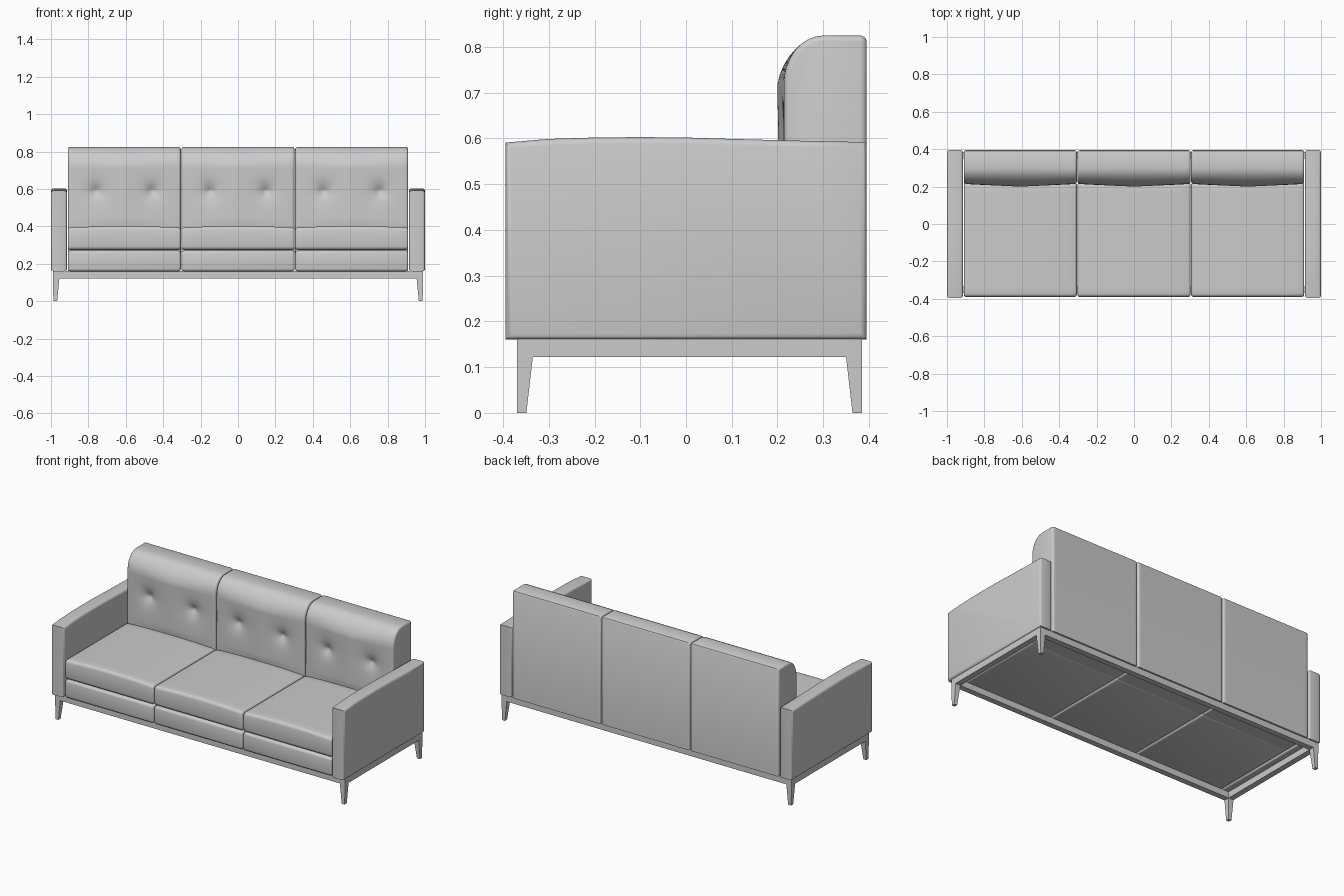
import bpy, bmesh, math
from mathutils import Vector

if "Cube" in bpy.data.objects:
    bpy.data.objects.remove(bpy.data.objects["Cube"])


def inset(profile, d):
    """Shrink a closed counter-clockwise y-z outline by d."""
    out = []
    n = len(profile)
    for i, p in enumerate(profile):
        e1 = (p - profile[i - 1]).normalized()
        e2 = (profile[(i + 1) % n] - p).normalized()
        n1, n2 = Vector((-e1.y, e1.x)), Vector((-e2.y, e2.x))
        out.append(p + (n1 + n2) / (1 + n1.dot(n2)) * d)
    return out


def loft(name, x0, x1, profile, r=0.012, cols=2, shape=None):
    """Sweep a y-z outline along x with rounded ends; shape() puffs or tufts it."""
    bm = bmesh.new()
    ends = [(r * (1 - math.cos(a)), r * (1 - math.sin(a)))
            for a in (0, math.pi / 6, math.pi / 3, math.pi / 2)]
    stations = [(x0 + x, d) for x, d in ends]
    stations += [(x0 + r + (x1 - x0 - 2 * r) * i / cols, 0) for i in range(1, cols)]
    stations += [(x1 - x, d) for x, d in reversed(ends)]
    mid = (x0 + x1) / 2
    rings = []
    for x, d in stations:
        ring = []
        for p in inset(profile, d):
            y, z = shape(x - mid, p.x, p.y) if shape else p
            ring.append(bm.verts.new((x, y, z)))
        rings.append(ring)
    for a, b in zip(rings, rings[1:]):
        for i in range(len(a)):
            bm.faces.new((a[i - 1], a[i], b[i], b[i - 1]))
    bm.faces.new(rings[0])
    bm.faces.new(rings[-1])
    finish(name, bm)


def finish(name, bm):
    bmesh.ops.recalc_face_normals(bm, faces=bm.faces)
    me = bpy.data.meshes.new(name)
    bm.to_mesh(me)
    bm.free()
    ob = bpy.data.objects.new(name, me)
    bpy.context.collection.objects.link(ob)
    bpy.ops.object.select_all(action='DESELECT')
    ob.select_set(True)
    bpy.context.view_layer.objects.active = ob
    bpy.ops.object.shade_smooth_by_angle(angle=math.radians(35))
    return ob


def block(name, top, bottom):
    """Hexahedron from top and bottom rectangles (x0, x1, y0, y1, z)."""
    bm = bmesh.new()
    rings = [[bm.verts.new((r[i], r[j], r[4])) for i, j in ((0, 2), (1, 2), (1, 3), (0, 3))]
             for r in (bottom, top)]
    bm.faces.new(rings[0])
    bm.faces.new(rings[1])
    for i in range(4):
        bm.faces.new((rings[0][i - 1], rings[0][i], rings[1][i], rings[1][i - 1]))
    finish(name, bm)


def rounded_rect(y0, y1, z0, z1, r, ny=16):
    pts = []
    for cy, cz, start in ((y1 - r, z0 + r, -90), (y1 - r, z1 - r, 0),
                          (y0 + r, z1 - r, 90), (y0 + r, z0 + r, 180)):
        for k in range(4):
            a = math.radians(start + 30 * k)
            pts.append(Vector((cy + r * math.cos(a), cz + r * math.sin(a))))
        if start == 0:
            pts += [Vector((y1 - r + (y0 - y1 + 2 * r) * i / ny, z1)) for i in range(1, ny)]
    return pts


# Back cushion outline: straight back, big radius at the top front
back_profile = [Vector(p) for p in ((0.215, 0.16), (0.395, 0.16), (0.395, 0.813),
                                    (0.391, 0.821), (0.383, 0.825))]
for k in range(9):
    a = math.radians(90 + 90 * k / 8)
    back_profile.append(Vector((0.30 + 0.085 * math.cos(a), 0.72 + 0.105 * math.sin(a))))
back_profile += [Vector((0.215, 0.71 - 0.012 * i)) for i in range(28)]


def tufted(x, y, z):
    if y < 0.30:
        front = min(1, (0.30 - y) / 0.08)
        side = max(0, 1 - abs(x) / 0.30)
        height = max(0, min(1, (0.81 - z) / 0.09, (z - 0.33) / 0.1))
        y -= 0.015 * front * side ** 0.8 * height
        for tx in (-0.15, 0.15):
            y += 0.036 * front * math.exp(-math.hypot(x - tx, z - 0.59) / 0.035)
    return y, z


def crowned(x, y, z):
    if z > 0.35:
        z += 0.009 * (1 - (x / 0.30) ** 2)
    return y, z


# Three matching sections: base panel, seat cushion, tufted back
for label, cx in (("left", -0.608), ("middle", 0), ("right", 0.608)):
    x0, x1 = cx - 0.302, cx + 0.302
    loft(label + "_base_panel", x0, x1, rounded_rect(-0.39, 0.22, 0.16, 0.27, 0.014))
    loft(label + "_seat_cushion", x0, x1, rounded_rect(-0.39, 0.222, 0.275, 0.393, 0.018),
         cols=16, shape=crowned)
    loft(label + "_back_cushion", x0, x1, back_profile, cols=48, shape=tufted)

# Arms with gently arched tops
arm_profile = [Vector((-0.395, 0.16)), Vector((0.395, 0.16))]
for y, z in ((0.395, 0.592), (0.25, 0.595), (0.1, 0.599), (0, 0.602), (-0.1, 0.603),
             (-0.2, 0.602), (-0.3, 0.599), (-0.395, 0.591)):
    arm_profile.append(Vector((y, z)))
loft("left_arm", -1.0, -0.914, arm_profile, r=0.014)
loft("right_arm", 0.914, 1.0, arm_profile, r=0.014)

# Rail frame
for n, x0, x1, y0, y1 in (("front_rail", -0.955, 0.955, -0.37, -0.335),
                          ("back_rail", -0.955, 0.955, 0.35, 0.385),
                          ("left_rail", -0.99, -0.955, -0.335, 0.35),
                          ("right_rail", 0.955, 0.99, -0.335, 0.35)):
    block(n, (x0, x1, y0, y1, 0.162), (x0, x1, y0, y1, 0.122))

# Tapered corner legs
for sn, s in (("left", -1), ("right", 1)):
    for yn, yo, d in (("front", -0.37, 1), ("back", 0.385, -1)):
        top = (*sorted((s * 0.99, s * 0.955)), *sorted((yo, yo + d * 0.035)))
        bot = (*sorted((s * 0.987, s * 0.967)), *sorted((yo, yo + d * 0.021)))
        block(f"{sn}_{yn}_leg", (*top, 0.122), (*bot, 0))
        block(f"{sn}_{yn}_corner", (*top, 0.162), (*top, 0.122))
